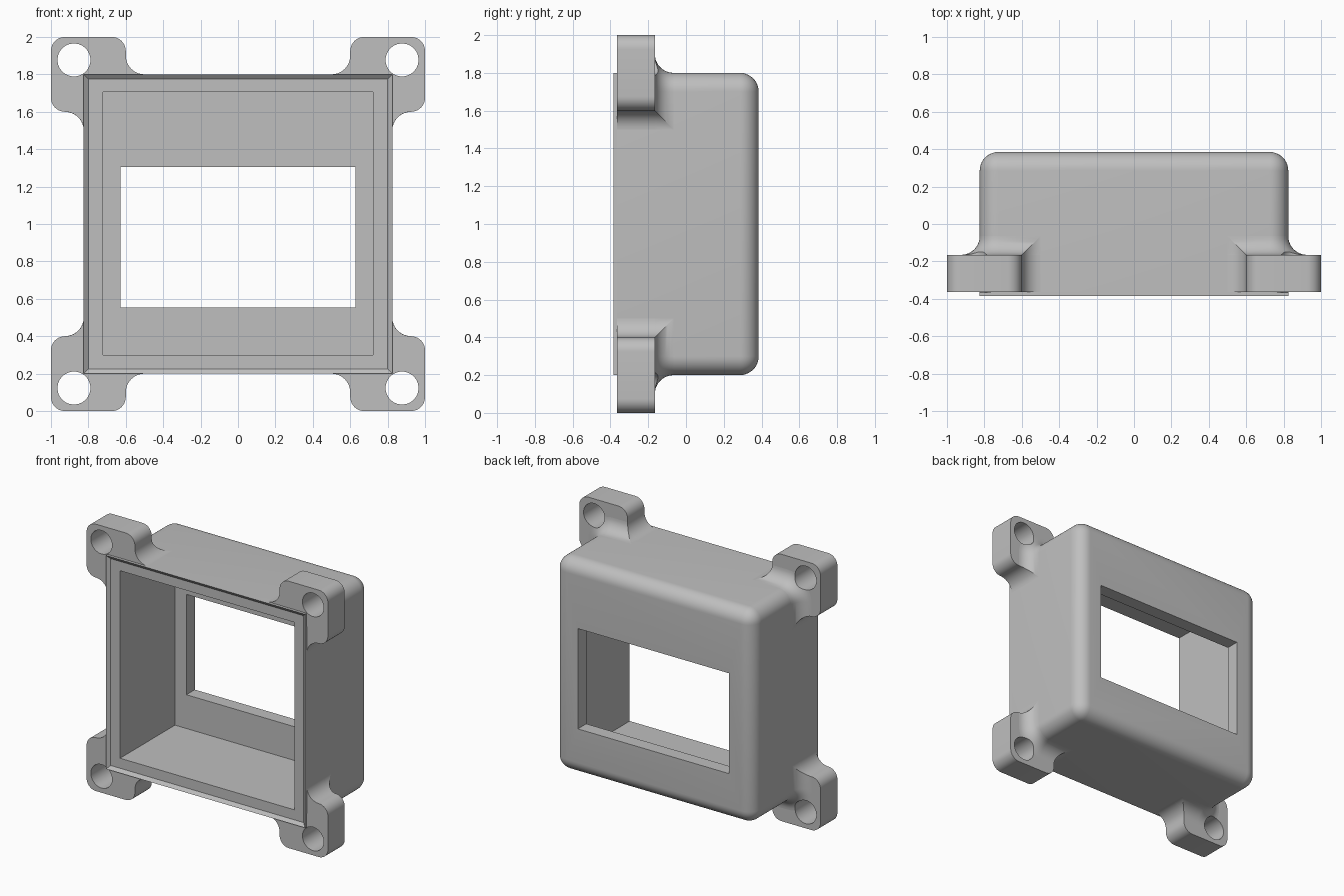
import bpy, bmesh
from math import sin, cos, pi, radians
from mathutils import Matrix, Vector

cube = bpy.data.objects.get("Cube")
if cube:
    bpy.data.objects.remove(cube, do_unlink=True)

# Main dimensions (heights measured from the middle of the case)
HX, HZ, R = 0.825, 0.8, 0.1          # case half width, half height, edge radius
LIP, LEDGE, BACK = -0.385, -0.365, 0.385
EAR_FRONT, EAR_BACK = -0.364, -0.165
INNER, CORNER, STEPS = 0.6, 0.075, 10

grey = bpy.data.materials.new("Light grey plastic")
grey.use_nodes = True
colour = (0.52, 0.52, 0.52, 1)
grey.diffuse_color = colour
grey.node_tree.nodes["Principled BSDF"].inputs["Base Color"].default_value = colour


def add_object(name, bm):
    bmesh.ops.recalc_face_normals(bm, faces=bm.faces[:])
    mesh = bpy.data.meshes.new(name)
    bm.to_mesh(mesh)
    bm.free()
    obj = bpy.data.objects.new(name, mesh)
    obj.location.z = 1
    bpy.context.collection.objects.link(obj)
    return obj


def box(name, low, high, round_edges=False):
    bm = bmesh.new()
    bmesh.ops.create_cube(bm, size=1)
    for v in bm.verts:
        v.co = Vector([a if c < 0 else b for c, a, b in zip(v.co, low, high)])
    if round_edges:  # every edge except the open front rim
        edges = [e for e in bm.edges if any(v.co.y > low[1] + R for v in e.verts)]
        bmesh.ops.bevel(bm, geom=edges, offset=R, segments=STEPS,
                        profile=0.5, affect='EDGES')
    return add_object(name, bm)


def loft(name, rings, closed=False):
    bm = bmesh.new()
    loops = [[bm.verts.new(p) for p in ring] for ring in rings]
    pairs = list(zip(loops, loops[1:]))
    if closed:
        pairs.append((loops[-1], loops[0]))
    else:
        bm.faces.new(loops[0])
        bm.faces.new(loops[-1])
    for a, b in pairs:
        for i in range(len(a)):
            bm.faces.new((a[i - 1], a[i], b[i], b[i - 1]))
    bmesh.ops.remove_doubles(bm, verts=bm.verts[:], dist=1e-5)
    return add_object(name, bm)


def arc(cx, cz, r, start, end):
    angles = [radians(start + (end - start) * i / STEPS) for i in range(STEPS + 1)]
    return [(cx + r * cos(t), cz + r * sin(t)) for t in angles]


def flare(start):
    """Concave blend as (run, height) pairs, from the foot up to angle start."""
    angles = [pi / 2 + (start - pi / 2) * i / STEPS for i in range(STEPS + 1)]
    return [(R * (1 - cos(t)), R * (1 - sin(t))) for t in angles]


def ear_outline(y, start, middle):
    """Blend up from the top wall, follow middle, blend down to the side wall."""
    curve = flare(start)
    pts = [(INNER - a, HZ + h) for a, h in curve] + middle
    pts += [(HX + h, INNER - a) for a, h in reversed(curve)]
    inset = R / 2
    pts += [(HX - inset, INNER - R), (HX - inset, HZ - inset), (INNER - R, HZ - inset)]
    return [(x, y, z) for x, z in pts]


def finish(obj, cutters=(), mirror=False):
    for cutter in cutters:
        mod = obj.modifiers.new("cut", 'BOOLEAN')
        mod.operation, mod.solver, mod.object = 'DIFFERENCE', 'EXACT', cutter
    if mirror:
        mod = obj.modifiers.new("mirror", 'MIRROR')
        mod.use_axis = (True, False, True)
    graph = bpy.context.evaluated_depsgraph_get()
    mesh = bpy.data.meshes.new_from_object(obj.evaluated_get(graph))
    obj.modifiers.clear()
    obj.data = mesh
    mesh.materials.clear()
    mesh.materials.append(grey)
    bpy.ops.object.select_all(action='DESELECT')
    obj.select_set(True)
    bpy.context.view_layer.objects.active = obj
    bpy.ops.object.shade_smooth_by_angle(angle=radians(30))


# Cutters: cavity, window and screw hole
cavity = box("cavity_cutter", (-0.722, -0.6, -0.7), (0.722, 0.285, 0.705))
window = box("window_cutter", (-0.627, 0.1, -0.447), (0.627, 0.6, 0.305))
bm = bmesh.new()
bmesh.ops.create_cone(bm, cap_ends=True, segments=48, radius1=0.088, radius2=0.088, depth=1,
                      matrix=Matrix.Translation((0.877, 0, 0.877)) @ Matrix.Rotation(pi / 2, 4, 'X'))
hole = add_object("hole_cutter", bm)
cutters = [cavity, window, hole]

# Hollow case with rounded back and a display window
case = box("case", (-HX, LEDGE, -HZ), (HX, BACK, HZ), round_edges=True)
finish(case, [cavity, window])


# Thin raised rim with an inward slope around the open front
def rim_loop(inset, y):
    x, z = HX - inset, HZ - inset
    return [(-x, y, -z), (x, y, -z), (x, y, z), (-x, y, z)]


rim = loft("front_rim", [rim_loop(0, LIP), rim_loop(0.025, LEDGE), rim_loop(0, LEDGE)], closed=True)
finish(rim)

# Four mounting ears with rounded corners
far = 1 - CORNER
corners = (arc(INNER + CORNER, far, CORNER, 180, 90) + arc(far, far, CORNER, 90, 0)
           + arc(far, INNER + CORNER, CORNER, 0, -90))
ears = loft("mounting_ears", [ear_outline(y, 0, corners) for y in (EAR_FRONT, EAR_BACK)])
finish(ears, [hole], mirror=True)

# Concave fillets blending the back of each ear into the case
rings = []
for i in range(STEPS + 1):
    t = pi / 2 * i / STEPS
    wrap = arc(HX - R, HZ - R, R + R * (1 - sin(t)), 90, 0)
    rings.append(ear_outline(EAR_BACK + R * (1 - cos(t)), t, wrap))
fillets = loft("ear_fillets", rings)
finish(fillets, [hole], mirror=True)

for cutter in cutters:
    bpy.data.objects.remove(cutter, do_unlink=True)
